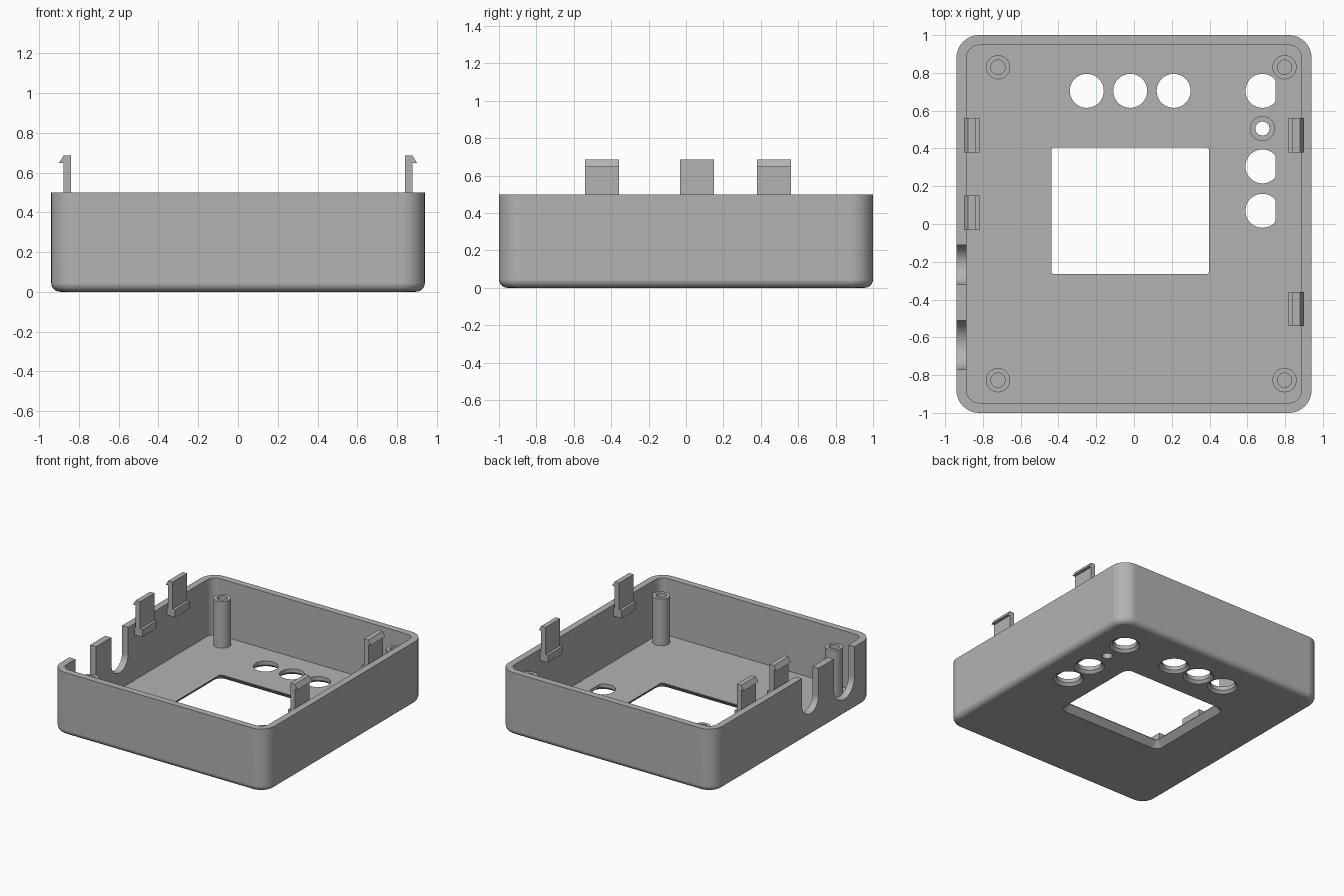
import bpy, bmesh, math

if "Cube" in bpy.data.objects:
    bpy.data.objects.remove(bpy.data.objects["Cube"], do_unlink=True)

grey = bpy.data.materials.new("matte_grey")
grey.use_nodes = True
COLOUR = (0.45, 0.45, 0.45, 1)
grey.diffuse_color = COLOUR
grey.node_tree.nodes["Principled BSDF"].inputs["Base Color"].default_value = COLOUR

HX, HY, H = 0.94, 1.0, 0.5      # outer half sizes and rim height
WALL, FLOOR = 0.053, 0.05


def loft(name, loops):
    """Skin a stack of equal-length loops and cap both ends."""
    bm = bmesh.new()
    rings = [[bm.verts.new(p) for p in loop] for loop in loops]
    n = len(rings[0])
    for a, b in zip(rings, rings[1:]):
        for i in range(n):
            j = (i + 1) % n
            bm.faces.new((a[i], a[j], b[j], b[i]))
    bm.faces.new(rings[0][::-1])
    bm.faces.new(rings[-1])
    bmesh.ops.recalc_face_normals(bm, faces=bm.faces)
    mesh = bpy.data.meshes.new(name)
    bm.to_mesh(mesh)
    bm.free()
    mesh.materials.append(grey)
    obj = bpy.data.objects.new(name, mesh)
    bpy.context.collection.objects.link(obj)
    return obj


def activate(obj):
    bpy.ops.object.select_all(action="DESELECT")
    obj.select_set(True)
    bpy.context.view_layer.objects.active = obj


def smooth(obj):
    activate(obj)
    bpy.ops.object.shade_smooth_by_angle(angle=math.radians(30))


def rounded(hx, hy, r, z, cx=0, cy=0, steps=8):
    pts = []
    for k, (sx, sy) in enumerate(((1, 1), (-1, 1), (-1, -1), (1, -1))):
        for i in range(steps + 1):
            a = math.pi / 2 * (k + i / steps)
            pts.append((cx + sx * (hx - r) + r * math.cos(a),
                        cy + sy * (hy - r) + r * math.sin(a), z))
    return pts


def circle(cx, cy, r, z, limit=9, n=48):
    angles = [2 * math.pi * i / n for i in range(n)]
    return [(min(cx + r * math.cos(a), limit), cy + r * math.sin(a), z) for a in angles]


# Open tray with a filleted bottom edge
R, FILLET = 0.12, 0.045
loops = []
for i in range(7):
    a = math.pi / 2 * i / 6
    d = FILLET * (1 - math.sin(a))
    loops.append(rounded(HX - d, HY - d, R - d, FILLET * (1 - math.cos(a))))
loops.append(rounded(HX, HY, R, H))
for z in (H, FLOOR):
    loops.append(rounded(HX - WALL, HY - WALL, R - WALL, z))
tray = loft("tray", loops)

cutters = []

# Screen window, flared towards the outside
WX, WY, WCX, WCY = 0.418, 0.335, -0.02, 0.07
flare = [(0.055, -0.01), (0.0, 0.045), (0.0, 0.1)]
cutters.append(loft("window_cutter", [
    rounded(WX + e, WY + e, 0.015 + e, z, WCX, WCY) for e, z in flare]))

# Button holes: a row along the back and a column of holes with one flat side
FLAT = 0.748
row = [(x, 0.705, 9) for x in (-0.25, -0.02, 0.21)]
column = [(0.68, y, FLAT) for y in (0.705, 0.305, 0.07)]
for x, y, limit in row + column:
    cutters.append(loft("hole_cutter", [circle(x, y, 0.09, z, limit) for z in (-0.02, 0.1)]))
    cutters.append(loft("chamfer_cutter", [circle(x, y, 0.12, -0.01),
                                           circle(x, y, 0.085, 0.025)]))

# Indicator light hole
LIGHT = (0.68, 0.505)
cutters.append(loft("light_cutter", [circle(*LIGHT, 0.037, z) for z in (-0.02, 0.1)]))

# Round-bottomed cable slots in the right wall
for cy, r, low in ((-0.215, 0.105, 0.18), (-0.64, 0.13, 0.13)):
    arc = [math.pi + math.pi * i / 20 for i in range(21)]
    outline = [(cy + r * math.cos(a), low + r + r * math.sin(a)) for a in arc]
    outline += [(cy + r, H + 0.1), (cy - r, H + 0.1)]
    cutters.append(loft("slot_cutter", [
        [(x, y, z) for y, z in outline] for x in (-HX - 0.1, -HX + 0.09)]))

activate(tray)
for cutter in cutters:
    mod = tray.modifiers.new("cut", "BOOLEAN")
    mod.operation = "DIFFERENCE"
    mod.solver = "EXACT"
    mod.object = cutter
    bpy.ops.object.modifier_apply(modifier=mod.name)
    bpy.data.objects.remove(cutter, do_unlink=True)
smooth(tray)
tray.modifiers.new("even_shading", "WEIGHTED_NORMAL").keep_sharp = True

# Screw posts with blind holes
for x in (-0.72, 0.797):
    for y in (-0.827, 0.83):
        profile = ((0.064, FLOOR - 0.01), (0.064, 0.42), (0.038, 0.42), (0.038, 0.1))
        smooth(loft("screw_post", [circle(x, y, r, z) for r, z in profile]))

# Short collar round the light hole
collar = ((0.037, FLOOR - 0.01), (0.066, FLOOR - 0.01), (0.066, 0.1), (0.037, 0.1))
ring = loft("light_collar", [circle(*LIGHT, r, z) for r, z in collar + collar[:1]])
bm = bmesh.new()
bm.from_mesh(ring.data)
bmesh.ops.delete(bm, geom=[f for f in bm.faces if len(f.verts) > 4], context="FACES_ONLY")
bmesh.ops.remove_doubles(bm, verts=bm.verts, dist=0.0001)
bmesh.ops.recalc_face_normals(bm, faces=bm.faces)
bm.to_mesh(ring.data)
bm.free()
smooth(ring)

# Snap clips: foot on the wall, upright stalk and outward hook
CLIP = [(0.892, 0.41), (0.818, 0.41), (0.818, 0.47), (0.839, 0.47), (0.839, 0.685),
        (0.878, 0.685), (0.9, 0.648), (0.878, 0.648), (0.878, 0.47), (0.892, 0.47)]
for side, name, cy in ((1, "left_clip", 0.47), (1, "left_clip", -0.45),
                       (-1, "right_clip", 0.47), (-1, "right_clip", 0.06)):
    loft(name, [[(side * x, y, z) for x, z in CLIP] for y in (cy - 0.091, cy + 0.091)])
